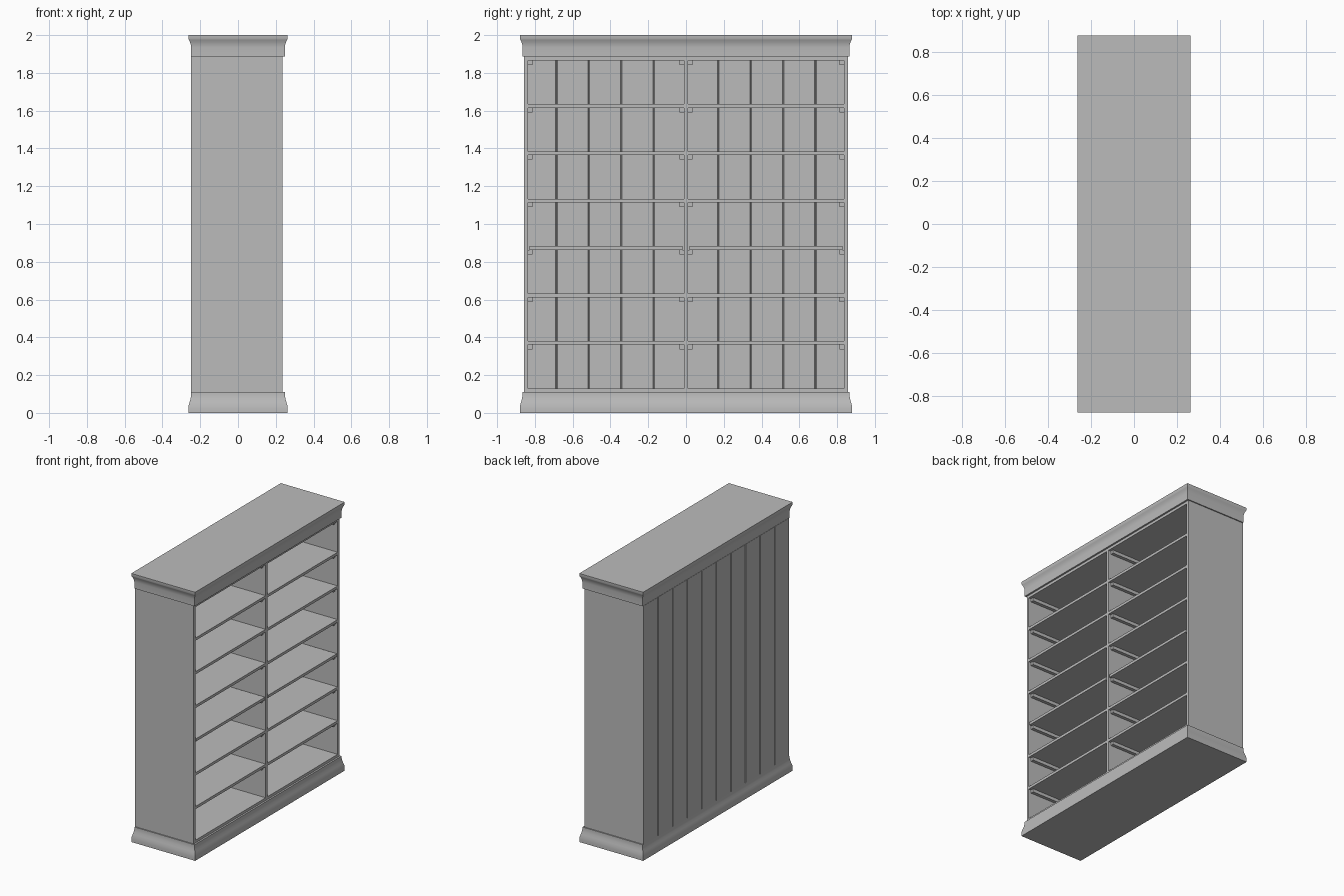
import bpy, bmesh

cube = bpy.data.objects.get("Cube")
if cube:
    bpy.data.objects.remove(cube)

paint = bpy.data.materials.new("plain_grey")
paint.use_nodes = True
GREY = (0.5, 0.5, 0.5, 1)
paint.diffuse_color = GREY
paint.node_tree.nodes["Principled BSDF"].inputs["Base Color"].default_value = GREY

BACK, FRONT = -0.235, 0.235      # carcass depth
HALF = 0.857                     # half of the outer width
BOARD = 0.02                     # board thickness
LOW, HIGH = 0.11, 1.886          # carcass between base and crown
ROWS = 7
PITCH = (HIGH - LOW - BOARD) / ROWS


def finish(name, bm):
    bmesh.ops.recalc_face_normals(bm, faces=bm.faces)
    mesh = bpy.data.meshes.new(name)
    bm.to_mesh(mesh)
    bm.free()
    mesh.materials.append(paint)
    ob = bpy.data.objects.new(name, mesh)
    bpy.context.scene.collection.objects.link(ob)
    return ob


def prism(name, outline, z0, z1):
    """Extrude an xy outline upwards."""
    bm = bmesh.new()
    face = bm.faces.new([bm.verts.new((x, y, z0)) for x, y in outline])
    top = bmesh.ops.extrude_face_region(bm, geom=[face])["geom"]
    for v in top:
        if isinstance(v, bmesh.types.BMVert):
            v.co.z = z1
    return finish(name, bm)


def box(name, x0, x1, y0, y1, z0, z1):
    return prism(name, [(x0, y0), (x1, y0), (x1, y1), (x0, y1)], z0, z1)


def moulding(name, profile):
    """Stack rectangular rings, each grown by an offset, into a solid."""
    bm = bmesh.new()
    rings = []
    for off, z in profile:
        x, y = 0.248 + off, 0.865 + off
        rings.append([bm.verts.new((sx * x, sy * y, z))
                      for sx, sy in ((-1, -1), (1, -1), (1, 1), (-1, 1))])
    for a, b in zip(rings, rings[1:]):
        for i in range(4):
            j = (i + 1) % 4
            bm.faces.new((a[i], a[j], b[j], b[i]))
    bm.faces.new(rings[0])
    bm.faces.new(rings[-1])
    ob = finish(name, bm)
    bpy.ops.object.select_all(action='DESELECT')
    ob.select_set(True)
    bpy.context.view_layer.objects.active = ob
    bpy.ops.object.shade_smooth_by_angle(angle=0.7)
    return ob


# Flared base and crown mouldings
moulding("base_moulding", [(0.015, 0), (0.015, 0.022), (0.013, 0.04), (0.008, 0.058),
                           (0.003, 0.076), (0, 0.095), (0, LOW)])
moulding("crown_moulding", [(0, HIGH), (0, 1.935), (0.002, 1.95), (0.006, 1.963),
                            (0.011, 1.974), (0.015, 1.982), (0.015, 2.0)])

# Uprights
for side, name in ((-1, "right_side"), (1, "left_side")):
    ys = sorted((side * HALF, side * (HALF - BOARD)))
    box(name + "_panel", BACK, FRONT, *ys, LOW, HIGH)
box("centre_divider", BACK, FRONT, -BOARD / 2, BOARD / 2, LOW, HIGH)

# Back planks with chamfered long edges
PLANKS = 10
width = 2 * HALF / PLANKS
bx0, bx1, c = -0.25, BACK, 0.004
for i in range(PLANKS):
    y0 = -HALF + i * width
    y1 = y0 + width
    a = c if i else 0
    b = c if i < PLANKS - 1 else 0
    pts = [(bx0, y0 + a), (bx0 + c, y0), (bx1 - c, y0), (bx1, y0 + a),
           (bx1, y1 - b), (bx1 - c, y1), (bx0 + c, y1), (bx0, y1 - b)]
    outline = [p for k, p in enumerate(pts) if p not in pts[:k]]
    prism(f"back_plank_{i + 1}", outline, LOW, HIGH)

# Shelves, and the cleats that carry them, in both bays
CLEAT = 0.024
for bay, (y0, y1) in (("right", (-HALF + BOARD, -BOARD / 2)),
                      ("left", (BOARD / 2, HALF - BOARD))):
    for row in range(ROWS + 1):
        z = LOW + row * PITCH
        gap = 0.008 if row == 3 else 0
        box(f"{bay}_shelf_{row + 1}", BACK, FRONT, y0 + gap, y1 - gap, z, z + BOARD)
        if row:
            for end, a in (("outer", y0), ("inner", y1 - CLEAT)):
                box(f"{bay}_{end}_cleat_{row}", BACK, FRONT - 0.02,
                    a, a + CLEAT, z - CLEAT, z)
